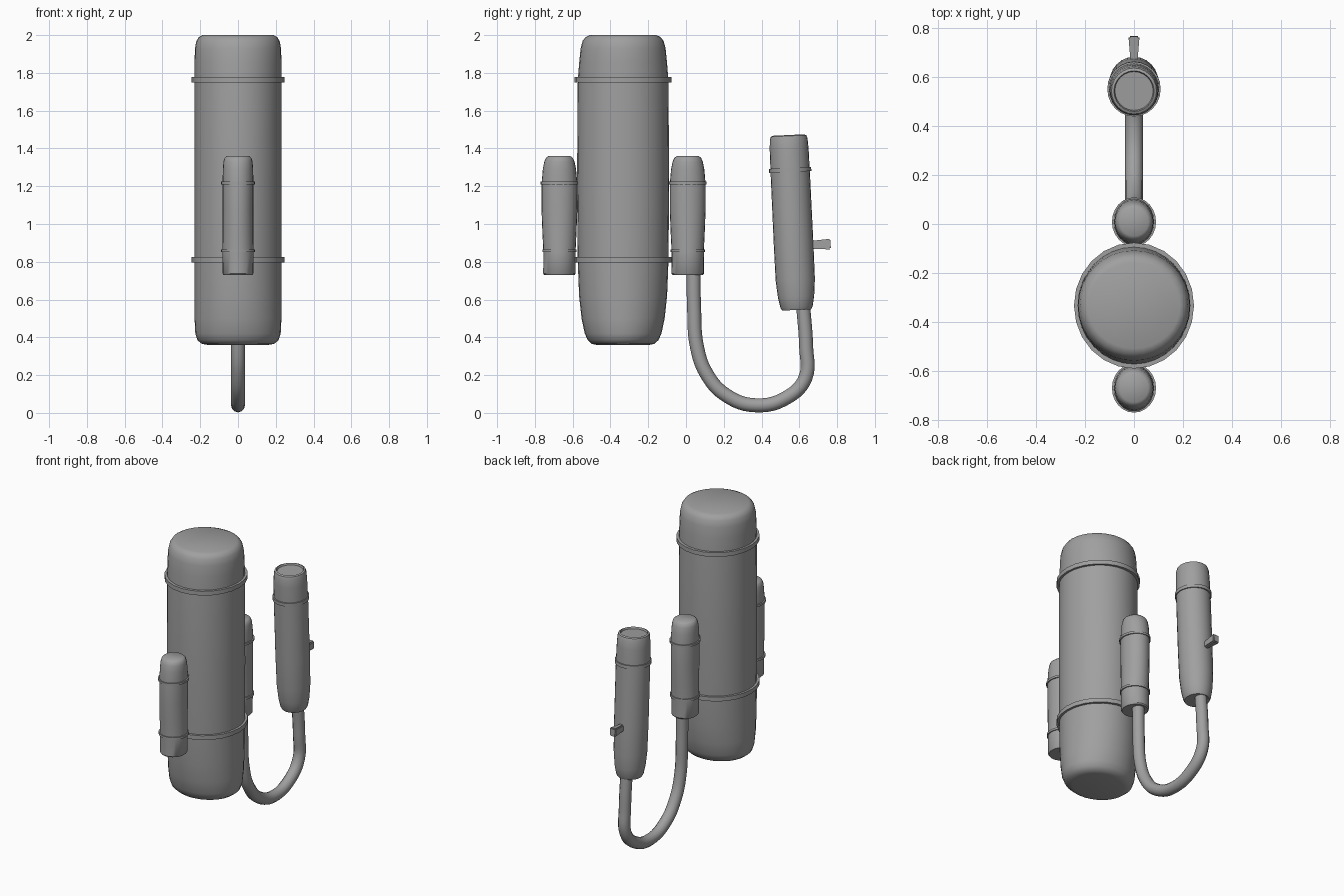
import bpy, bmesh, math
from mathutils import Matrix

cube = bpy.data.objects.get("Cube")
if cube:
    bpy.data.objects.remove(cube, do_unlink=True)

grey = bpy.data.materials.new("plain_grey")
grey.use_nodes = True
colour = (0.35, 0.35, 0.35, 1)
grey.diffuse_color = colour
grey.node_tree.nodes["Principled BSDF"].inputs["Base Color"].default_value = colour


def finish(obj, angle=40):
    obj.data.materials.append(grey)
    bpy.ops.object.select_all(action="DESELECT")
    obj.select_set(True)
    bpy.context.view_layer.objects.active = obj
    bpy.ops.object.shade_smooth_by_angle(angle=math.radians(angle))
    return obj


def loft(name, rings, y=0.0, sides=32, angle=40, closed=False):
    """Stack elliptical rings (z, half width, half depth); cap them or close the loop."""
    bm = bmesh.new()
    loops = []
    for z, rx, ry in rings:
        loops.append([bm.verts.new((rx * math.cos(i * math.tau / sides),
                                    ry * math.sin(i * math.tau / sides), z))
                      for i in range(sides)])
    pairs = list(zip(loops, loops[1:]))
    if closed:
        pairs.append((loops[-1], loops[0]))
    else:
        bm.faces.new(loops[0][::-1])
        bm.faces.new(loops[-1])
    for a, b in pairs:
        for i in range(sides):
            j = (i + 1) % sides
            bm.faces.new((a[i], a[j], b[j], b[i]))
    bmesh.ops.recalc_face_normals(bm, faces=bm.faces)
    mesh = bpy.data.meshes.new(name)
    bm.to_mesh(mesh)
    bm.free()
    obj = bpy.data.objects.new(name, mesh)
    bpy.context.collection.objects.link(obj)
    obj.location.y = y
    return finish(obj, angle)


def band(name, z, rx, ry, width, height, y=0.0, sides=32):
    """Thin raised hoop around a cylinder."""
    h = height / 2
    return loft(name, [(z - h, rx - width, ry - width), (z - h, rx, ry),
                       (z + h, rx, ry), (z + h, rx - width, ry - width)],
                y, sides, 30, True)


# Main tank with rounded ends
TANK_Y = -0.333
loft("main_tank", [
    (0.36, 0.16, 0.14), (0.365, 0.19, 0.165), (0.385, 0.215, 0.187),
    (0.42, 0.226, 0.203), (0.50, 0.23, 0.220), (0.62, 0.23, 0.233),
    (0.80, 0.23, 0.240), (1.20, 0.23, 0.244), (1.76, 0.23, 0.240),
    (1.86, 0.23, 0.232), (1.93, 0.228, 0.225), (1.97, 0.22, 0.214),
    (1.99, 0.207, 0.198), (2.0, 0.188, 0.175)], TANK_Y)
for label, z in (("lower", 0.81), ("upper", 1.763)):
    band(label + "_tank_band", z, 0.245, 0.257, 0.025, 0.028, TANK_Y, 24)

# Small canisters on the front and back of the tank
for label, y in (("front", -0.67), ("back", 0.009)):
    loft(label + "_canister", [
        (0.73, 0.075, 0.08), (0.737, 0.081, 0.086), (0.85, 0.083, 0.085),
        (0.95, 0.081, 0.090), (1.08, 0.081, 0.095), (1.21, 0.082, 0.095),
        (1.29, 0.080, 0.088), (1.33, 0.077, 0.080), (1.35, 0.071, 0.071),
        (1.36, 0.058, 0.058)], y, 24)
    band(label + "_canister_lower_band", 0.858, 0.09, 0.091, 0.012, 0.014, y, 24)
    band(label + "_canister_upper_band", 1.217, 0.09, 0.1, 0.012, 0.014, y, 24)

# Tilted hand grip with a recessed top
tilt = Matrix.Translation((0, 0.586, 0.545)) @ Matrix.Rotation(0.047, 4, "X")
grip = loft("hand_grip", [
    (0, 0.074, 0.077), (0.015, 0.082, 0.085), (0.07, 0.092, 0.096),
    (0.16, 0.1, 0.104), (0.35, 0.103, 0.105), (0.73, 0.103, 0.104),
    (0.85, 0.1, 0.103), (0.905, 0.097, 0.1), (0.922, 0.092, 0.094),
    (0.927, 0.082, 0.083), (0.915, 0.078, 0.079)], sides=24)
grip_band = band("grip_band", 0.742, 0.109, 0.112, 0.014, 0.022, sides=24)
for obj in (grip, grip_band):
    obj.matrix_world = tilt

# Trigger knob that widens outward from the grip
bm = bmesh.new()
bmesh.ops.create_cube(bm, size=1, matrix=Matrix.Diagonal((0.045, 0.11, 0.056, 1)))
for v in bm.verts:
    if v.co.y < 0:
        v.co.x *= 0.6
        v.co.z *= 0.75
bmesh.ops.bevel(bm, geom=bm.edges[:], offset=0.006, segments=2, affect="EDGES")
mesh = bpy.data.meshes.new("trigger_knob")
bm.to_mesh(mesh)
bm.free()
knob = bpy.data.objects.new("trigger_knob", mesh)
bpy.context.collection.objects.link(knob)
knob.matrix_world = tilt @ Matrix.Translation((0, 0.141, 0.34))
finish(knob)

# Hose hanging between the back canister and the grip
path = [(0.04, 0.76), (0.043, 0.55), (0.058, 0.35), (0.11, 0.205), (0.21, 0.095),
        (0.37, 0.04), (0.54, 0.085), (0.632, 0.185), (0.636, 0.35), (0.62, 0.57)]
curve = bpy.data.curves.new("hose", "CURVE")
curve.dimensions = "3D"
curve.bevel_depth = 0.037
curve.bevel_resolution = 4
curve.resolution_u = 6
curve.use_fill_caps = True
spline = curve.splines.new("BEZIER")
spline.bezier_points.add(len(path) - 1)
for point, (y, z) in zip(spline.bezier_points, path):
    point.co = (0, y, z)
    point.handle_left_type = point.handle_right_type = "AUTO"
hose = bpy.data.objects.new("hose", curve)
bpy.context.collection.objects.link(hose)
bpy.ops.object.select_all(action="DESELECT")
hose.select_set(True)
bpy.context.view_layer.objects.active = hose
bpy.ops.object.convert(target="MESH")
finish(bpy.context.view_layer.objects.active)
